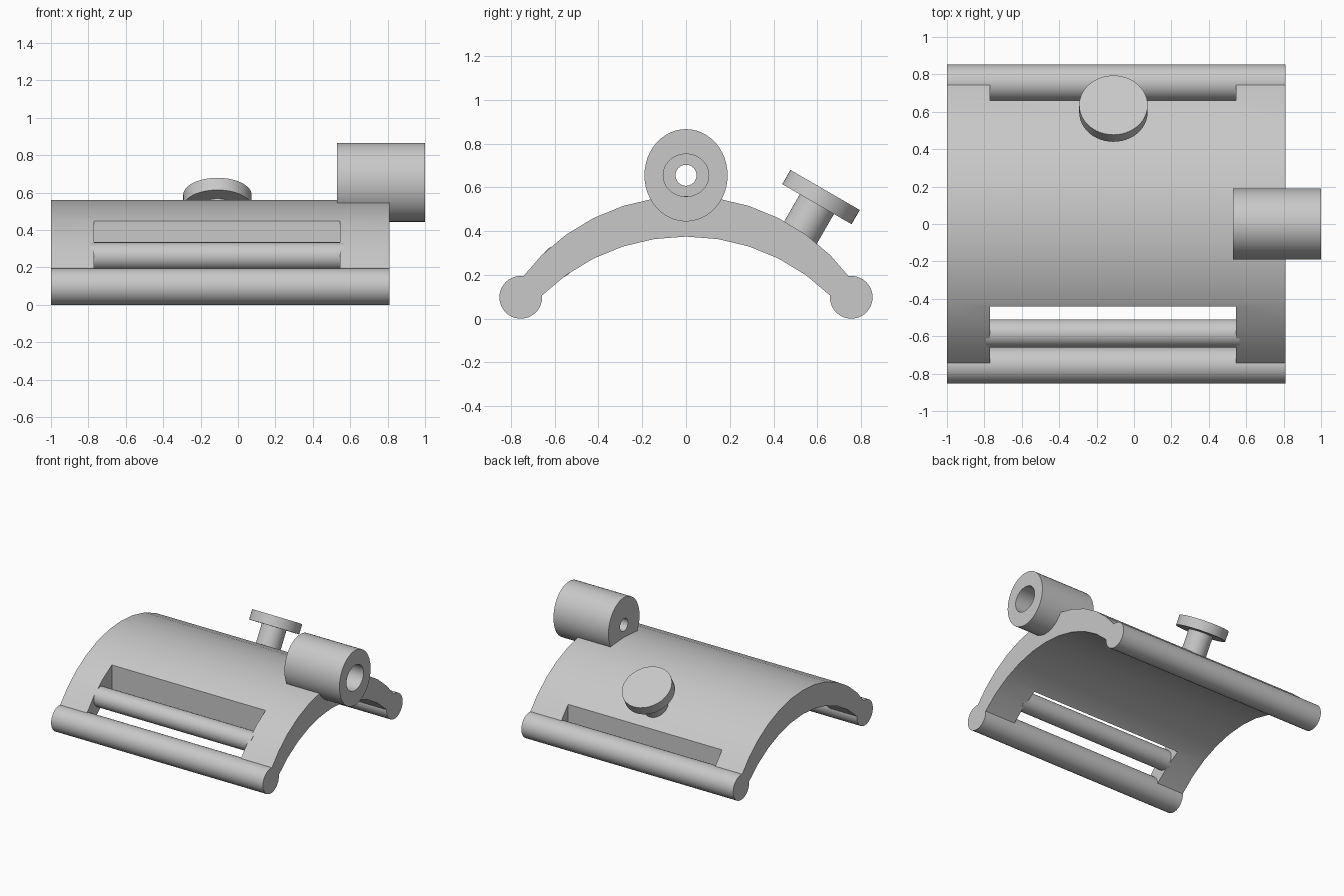
import bpy, bmesh
from math import sin, cos, pi, radians
from mathutils import Matrix, Vector

default = bpy.data.objects.get("Cube")
if default:
    bpy.data.objects.remove(default, do_unlink=True)

grey = bpy.data.materials.new("plain_grey")
grey.use_nodes = True
COLOUR = (0.58, 0.58, 0.58, 1)
grey.diffuse_color = COLOUR
grey.node_tree.nodes["Principled BSDF"].inputs["Base Color"].default_value = COLOUR

RIGHT, LEFT = -1.0, 0.81          # ends of the curved plate
SLOT_RIGHT, SLOT_LEFT = -0.77, 0.545


def finish(name, bm):
    bmesh.ops.recalc_face_normals(bm, faces=bm.faces)
    mesh = bpy.data.meshes.new(name)
    bm.to_mesh(mesh)
    bm.free()
    mesh.materials.append(grey)
    obj = bpy.data.objects.new(name, mesh)
    bpy.context.collection.objects.link(obj)
    return obj


def select(obj):
    bpy.ops.object.select_all(action='DESELECT')
    obj.select_set(True)
    bpy.context.view_layer.objects.active = obj


def smooth(obj):
    select(obj)
    bpy.ops.object.shade_smooth_by_angle(angle=radians(30))


def cylinder(name, start, end, radius, sides=48):
    start, end = Vector(start), Vector(end)
    axis = end - start
    turn = axis.to_track_quat('Z', 'Y').to_matrix().to_4x4()
    bm = bmesh.new()
    bmesh.ops.create_cone(bm, cap_ends=True, segments=sides, radius1=radius,
                          radius2=radius, depth=axis.length,
                          matrix=Matrix.Translation((start + end) / 2) @ turn)
    smooth(finish(name, bm))


def box(name, x0, x1, y0, y1, z0, z1):
    bm = bmesh.new()
    centre = Vector((x0 + x1, y0 + y1, z0 + z1)) / 2
    size = Matrix.Diagonal((x1 - x0, y1 - y0, z1 - z0, 1))
    bmesh.ops.create_cube(bm, size=1, matrix=Matrix.Translation(centre) @ size)
    return finish(name, bm)


# Curved plate: the same arc above and below, extruded along x
def arc(top, steps):
    radius, step = 0.94, radians(8.92)
    return [(radius * sin(i * step), top - radius * (1 - cos(i * step)))
            for i in range(-steps, steps + 1)]


profile = arc(0.56, 6) + arc(0.375, 5)[::-1]
bm = bmesh.new()
face = bm.faces.new([bm.verts.new((RIGHT, y, z)) for y, z in profile])
sweep = bmesh.ops.extrude_face_region(bm, geom=[face])
bmesh.ops.translate(bm, vec=(LEFT - RIGHT, 0, 0),
                    verts=[v for v in sweep["geom"] if isinstance(v, bmesh.types.BMVert)])
plate = finish("curved_plate", bm)

# Wide strap slot at the front, narrow one at the back
for name, y0, y1 in (("front_slot", -1, -0.44), ("back_slot", 0.66, 1)):
    cutter = box(name, SLOT_RIGHT, SLOT_LEFT, y0, y1, -0.5, 1)
    cutter.hide_render = True
    cut = plate.modifiers.new(name, 'BOOLEAN')
    cut.operation = 'DIFFERENCE'
    cut.solver = 'EXACT'
    cut.object = cutter
    select(plate)
    bpy.ops.object.modifier_apply(modifier=cut.name)
    bpy.data.objects.remove(cutter, do_unlink=True)
smooth(plate)

# Round edge bars and the inner strap rod
for name, y in (("front_bar", -0.755), ("back_bar", 0.755)):
    cylinder(name, (RIGHT, y, 0.0975), (LEFT, y, 0.0975), 0.0975)
cylinder("strap_rod", (SLOT_RIGHT - 0.02, -0.585, 0.26),
         (SLOT_LEFT + 0.02, -0.585, 0.26), 0.075)

# Tilted button on the back slope
tilt = Vector((0, sin(pi / 6), cos(pi / 6)))
cap_base = Vector((-0.11, 0.598, 0.523))
cylinder("button_stem", cap_base - tilt * 0.23, cap_base + tilt * 0.01, 0.09)
cylinder("button_cap", cap_base, cap_base + tilt * 0.075, 0.183)

# Oval socket with a stepped bore: rings of (x, y radius, z radius)
rings = [(0.53, 0.19, 0.211), (1.0, 0.19, 0.211), (1.0, 0.104, 0.097),
         (0.65, 0.104, 0.097), (0.65, 0.048, 0.048), (0.53, 0.048, 0.048)]
SIDES = 48
bm = bmesh.new()
loops = [[bm.verts.new((x, ry * cos(2 * pi * i / SIDES),
                        0.655 + rz * sin(2 * pi * i / SIDES)))
          for i in range(SIDES)] for x, ry, rz in rings]
for a, b in zip(loops, loops[1:] + loops[:1]):
    for i in range(SIDES):
        j = (i + 1) % SIDES
        bm.faces.new((a[i], a[j], b[j], b[i]))
smooth(finish("socket", bm))
